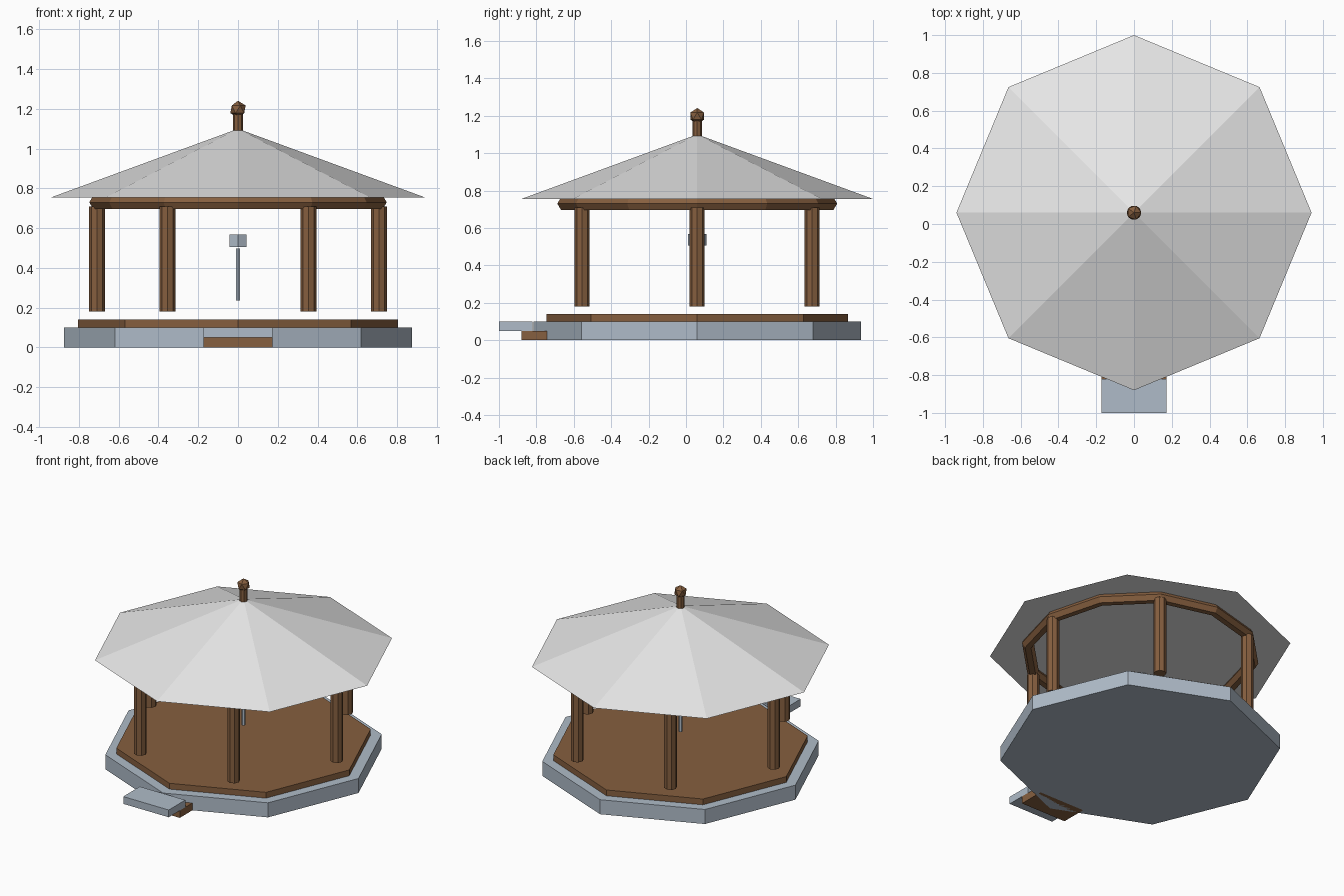
import bpy, math

if "Cube" in bpy.data.objects:
    bpy.data.objects.remove(bpy.data.objects["Cube"])

CY = 0.06  # centre of the pavilion in y


def material(name, rgb):
    m = bpy.data.materials.new(name)
    m.diffuse_color = (*rgb, 1)
    m.use_nodes = True
    m.node_tree.nodes["Principled BSDF"].inputs["Base Color"].default_value = m.diffuse_color
    return m


wood = material("brown wood", (0.24, 0.115, 0.05))
stone = material("blue grey stone", (0.43, 0.50, 0.58))
canvas = material("pale grey roof", (0.8, 0.8, 0.8))


def finish(name, mat):
    ob = bpy.context.object
    ob.name = name
    ob.data.materials.append(mat)
    return ob


def prism(name, mat, sides, r, z0, z1, x=0, y=CY, r_top=None):
    bpy.ops.mesh.primitive_cone_add(
        vertices=sides, radius1=r, radius2=r if r_top is None else r_top,
        depth=z1 - z0, location=(x, y, (z0 + z1) / 2))
    return finish(name, mat)


def box(name, mat, lo, hi):
    bpy.ops.mesh.primitive_cube_add(
        size=1, location=[(a + b) / 2 for a, b in zip(lo, hi)])
    bpy.context.object.scale = [b - a for a, b in zip(lo, hi)]
    return finish(name, mat)


# base and floor
prism("stone_base", stone, 8, 0.875, 0, 0.10)
prism("wood_floor", wood, 8, 0.805, 0.10, 0.14)

# front steps
box("lower_step", wood, (-0.173, -0.88, 0), (0.173, -0.70, 0.05))
box("upper_step", stone, (-0.173, -1.0, 0.05), (0.173, -0.82, 0.10))

# six posts
for i in range(6):
    a = math.radians(60 * i)
    prism(f"post_{i + 1}", wood, 8, 0.04, 0.18, 0.71,
          0.71 * math.cos(a), CY + 0.71 * math.sin(a))

# ring beam under the roof
bpy.ops.mesh.primitive_torus_add(
    major_radius=0.71, minor_radius=0.038, major_segments=12,
    minor_segments=6, location=(0, CY, 0.73))
finish("ring_beam", wood)

# roof
prism("roof", canvas, 8, 0.94, 0.755, 1.10, r_top=0)

# finial
prism("finial_stem", wood, 8, 0.025, 1.09, 1.18)
bpy.ops.mesh.primitive_ico_sphere_add(
    subdivisions=1, radius=0.043, location=(0, CY, 1.198))
finish("finial_ball", wood)

# hanging lantern
prism("lantern_rod", stone, 6, 0.0125, 0.235, 0.497)
prism("lantern_body", stone, 6, 0.05, 0.505, 0.568)
